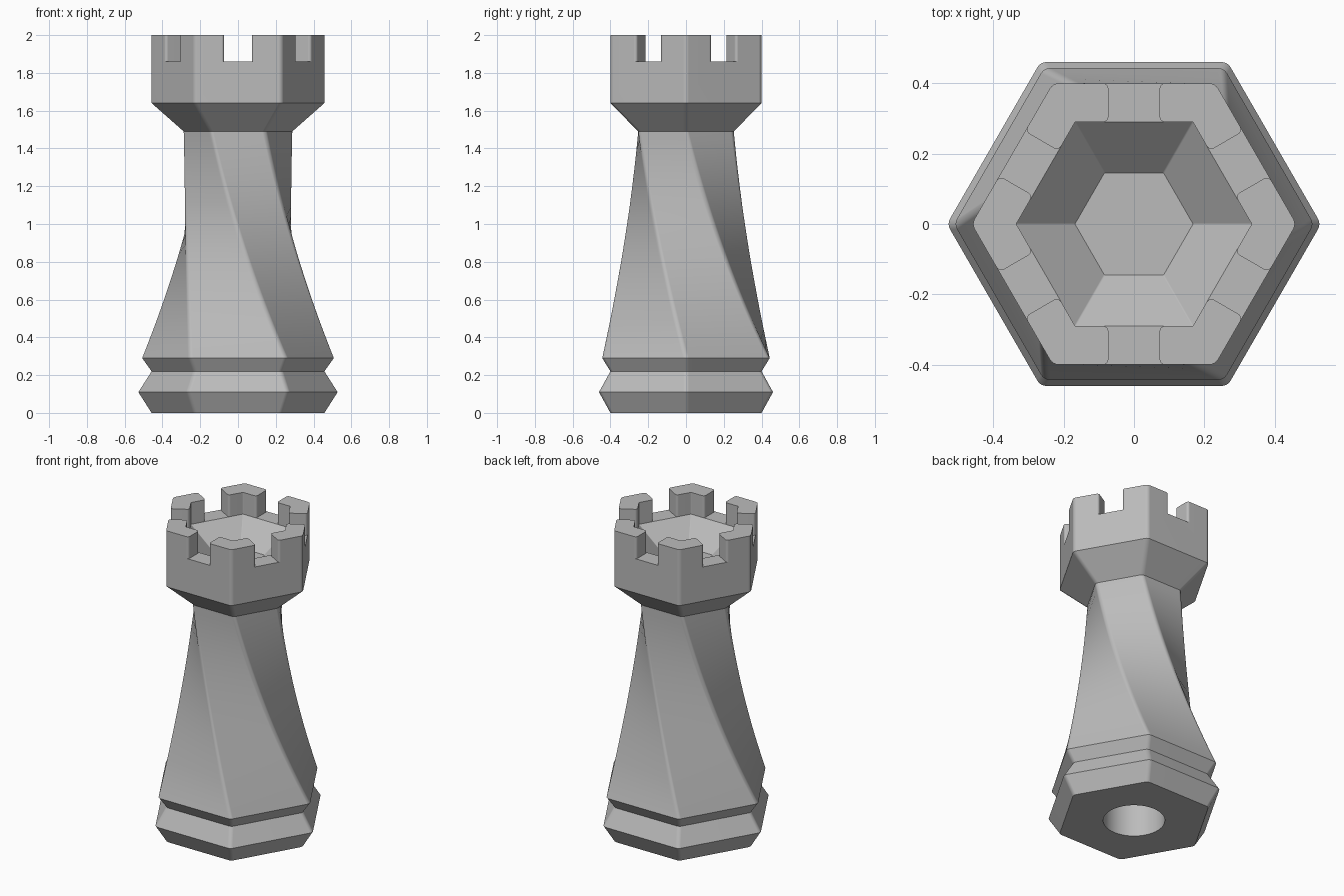
import bpy, bmesh
from math import cos, sin, radians, pi, atan2, hypot

if "Cube" in bpy.data.objects:
    bpy.data.objects.remove(bpy.data.objects["Cube"], do_unlink=True)

grey = bpy.data.materials.new("plain grey")
grey.use_nodes = True
colour = (0.5, 0.5, 0.5, 1)
grey.diffuse_color = colour
grey.node_tree.nodes["Principled BSDF"].inputs["Base Color"].default_value = colour


def hexagon(r, turn=0.0, fillet=0.03, steps=4):
    """Six-sided outline with rounded corners, first corner on +x."""
    pts = []
    for k in range(6):
        a = turn + k * pi / 3
        c = r - fillet / cos(pi / 6)
        for i in range(steps + 1):
            b = a + radians(60) * (i / steps - 0.5)
            pts.append((c * cos(a) + fillet * cos(b), c * sin(a) + fillet * sin(b)))
    return pts


def loft(name, sections):
    """Closed solid through a list of (outline, height)."""
    bm = bmesh.new()
    rings = [[bm.verts.new((x, y, z)) for x, y in pts] for pts, z in sections]
    n = len(rings[0])
    for lo, hi in zip(rings, rings[1:]):
        for i in range(n):
            j = (i + 1) % n
            bm.faces.new((lo[i], lo[j], hi[j], hi[i]))
    bm.faces.new(rings[0][::-1])
    bm.faces.new(rings[-1])
    bmesh.ops.recalc_face_normals(bm, faces=bm.faces)
    mesh = bpy.data.meshes.new(name)
    bm.to_mesh(mesh)
    bm.free()
    mesh.materials.append(grey)
    obj = bpy.data.objects.new(name, mesh)
    bpy.context.collection.objects.link(obj)
    return obj


def activate(obj):
    bpy.ops.object.select_all(action='DESELECT')
    obj.select_set(True)
    bpy.context.view_layer.objects.active = obj


def cut(obj, cutter):
    activate(obj)
    mod = obj.modifiers.new("cut", 'BOOLEAN')
    mod.operation = 'DIFFERENCE'
    mod.solver = 'EXACT'
    mod.object = cutter
    bpy.ops.object.modifier_apply(modifier=mod.name)


def finish(obj):
    activate(obj)
    bpy.ops.object.shade_smooth_by_angle(angle=radians(25))
    mod = obj.modifiers.new("flat faces", 'WEIGHTED_NORMAL')
    mod.keep_sharp = True
    bpy.ops.object.modifier_apply(modifier=mod.name)


# Base with a pointed rim
base = loft("base", [(hexagon(r), z) for r, z in
                     ((0.462, 0), (0.532, 0.11), (0.462, 0.22), (0.512, 0.29))])

# Shaft: corners sweep a sixth of a turn while drawing inward
levels = 24
sections = []
for i in range(levels + 1):
    t = i / levels
    s = t + 0.31 * t * (1 - t)
    x = 0.512 * (1 - s) + 0.292 * s * cos(pi / 3)
    y = -0.292 * s * sin(pi / 3)
    sections.append((hexagon(hypot(x, y), atan2(y, x)), 0.29 + 1.2 * t))
shaft = loft("shaft", sections)

# Crown with a funnel-shaped pocket
outer, inner, notch_floor = 0.462, 0.335, 1.86
crown_sections = [(hexagon(r), z) for r, z in ((0.292, 1.49), (outer, 1.64), (outer, 2))]
crown_sections += [(hexagon(r, fillet=0.005), z) for r, z in
                   ((inner, 2), (inner, notch_floor), (0.168, 1.72))]
crown = loft("crown", crown_sections)

# Notches through the crown wall, flared to round the battlement edges
half, f = 0.073, 0.015
u_out, u_in = outer * cos(pi / 6), inner * cos(pi / 6)
side = [(0.5, half + f)]
for centre, start in ((u_out - f, 0), (u_in + f, -90)):
    for i in range(6):
        a = radians(start - 18 * i)
        side.append((centre + f * cos(a), half + f + f * sin(a)))
side.append((0.2, half + f))
outline = side + [(u, -v) for u, v in reversed(side)]
for k in range(6):
    a = radians(30 + 60 * k)
    pts = [(u * cos(a) - v * sin(a), u * sin(a) + v * cos(a)) for u, v in outline]
    cutter = loft("notch_cutter", [(pts, notch_floor), (pts, 2.1)])
    cut(crown, cutter)
    bpy.data.objects.remove(cutter, do_unlink=True)

# Round hole in the underside
circle = [(0.18 * cos(i * pi / 24), 0.18 * sin(i * pi / 24)) for i in range(48)]
cutter = loft("hole_cutter", [(circle, -0.1), (circle, 0.5)])
cut(base, cutter)
cut(shaft, cutter)
bpy.data.objects.remove(cutter, do_unlink=True)

for part in (base, shaft, crown):
    finish(part)
